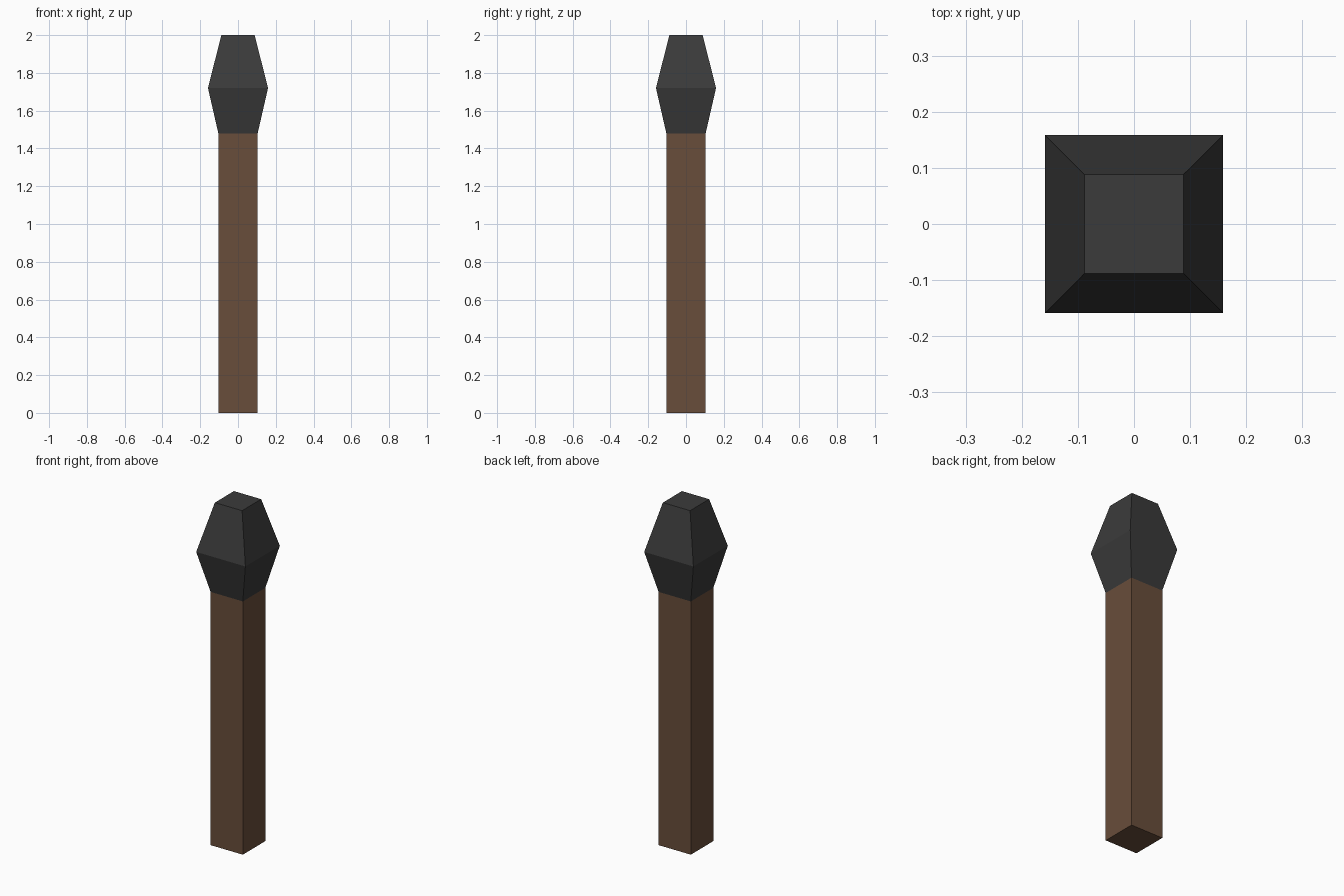
import bpy, bmesh

if "Cube" in bpy.data.objects:
    bpy.data.objects.remove(bpy.data.objects["Cube"])


def material(name, rgb):
    mat = bpy.data.materials.new(name)
    mat.diffuse_color = (*rgb, 1)
    mat.use_nodes = True
    mat.node_tree.nodes["Principled BSDF"].inputs["Base Color"].default_value = mat.diffuse_color
    return mat


def square_loft(name, sections, mat, cap_bottom=False, cap_top=False):
    """Join square sections, given as (half width, height), with flat faces."""
    bm = bmesh.new()
    rings = [[bm.verts.new((sx * h, sy * h, z))
              for sx, sy in ((-1, -1), (1, -1), (1, 1), (-1, 1))]
             for h, z in sections]
    for low, high in zip(rings, rings[1:]):
        for i in range(4):
            j = (i + 1) % 4
            bm.faces.new((low[i], low[j], high[j], high[i]))
    if cap_bottom:
        bm.faces.new(rings[0][::-1])
    if cap_top:
        bm.faces.new(rings[-1])
    mesh = bpy.data.meshes.new(name)
    bm.to_mesh(mesh)
    bm.free()
    mesh.materials.append(mat)
    obj = bpy.data.objects.new(name, mesh)
    bpy.context.collection.objects.link(obj)
    return obj


wood = material("brown_wood", (0.14, 0.075, 0.043))
char = material("dark_tip", (0.043, 0.043, 0.043))

# Square wooden stick
square_loft("stick", [(0.104, 0), (0.104, 1.48)], wood, cap_bottom=True)

# Faceted head, flaring out and then tapering to a flat top
square_loft("head", [(0.104, 1.48), (0.159, 1.72), (0.088, 2.0)], char, cap_top=True)
